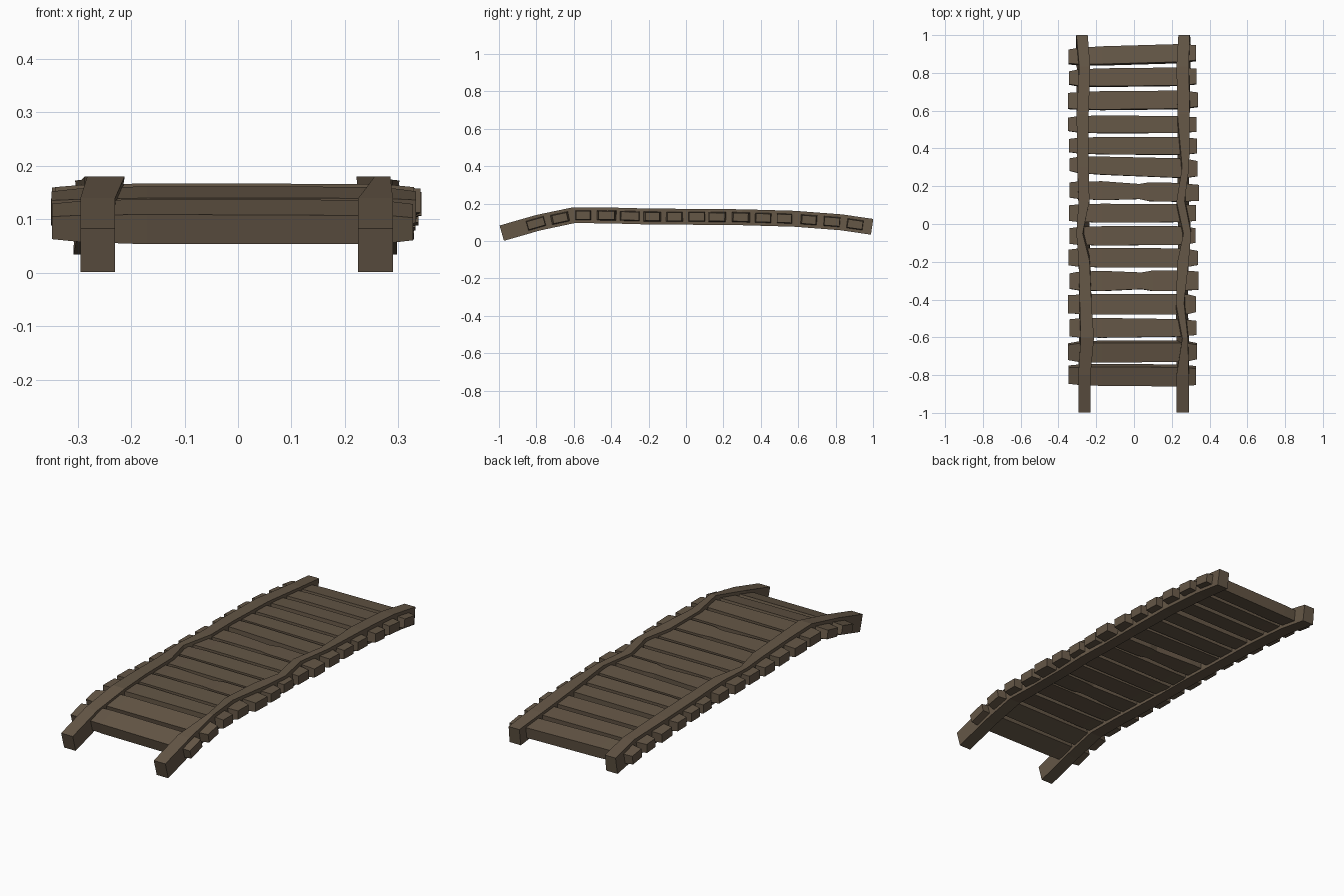
import bpy, bmesh, random
from mathutils import Vector

if "Cube" in bpy.data.objects:
    bpy.data.objects.remove(bpy.data.objects["Cube"])

random.seed(4)
wood = bpy.data.materials.new("weathered brown wood")
wood.diffuse_color = (0.13, 0.095, 0.062, 1)
wood.use_nodes = True
wood.node_tree.nodes["Principled BSDF"].inputs["Base Color"].default_value = wood.diffuse_color

# centre line of the bridge arch (y, z)
ARCH = [(-0.985, 0.042), (-0.79, 0.098), (-0.6, 0.138), (-0.42, 0.137), (-0.2, 0.131), (-0.05, 0.13), (0.12, 0.129),
        (0.3, 0.127), (0.58, 0.119), (0.83, 0.1), (0.995, 0.076)]


def arch(y):
    """Height and slope of the arch at y."""
    for (a, za), (b, zb) in zip(ARCH, ARCH[1:]):
        if y <= b:
            break
    s = (zb - za) / (b - a)
    return za + (y - a) * s, s


def loft(name, rings):
    """Closed solid through a row of four-cornered rings."""
    bm = bmesh.new()
    vs = [[bm.verts.new(p) for p in r] for r in rings]
    for a, b in zip(vs, vs[1:]):
        for i in range(4):
            j = (i + 1) % 4
            bm.faces.new((a[i], a[j], b[j], b[i]))
    bm.faces.new(vs[0])
    bm.faces.new(vs[-1])
    bmesh.ops.recalc_face_normals(bm, faces=bm.faces)
    me = bpy.data.meshes.new(name)
    bm.to_mesh(me)
    bm.free()
    me.materials.append(wood)
    ob = bpy.data.objects.new(name, me)
    bpy.context.collection.objects.link(ob)


def rail(name, top, bottom):
    """Squared beam following the arch; x ranges differ at top and bottom for the warp."""
    rings = []
    for i, (y, z) in enumerate(ARCH):
        p, q = ARCH[max(i - 1, 0)], ARCH[min(i + 1, len(ARCH) - 1)]
        t = Vector((0, q[0] - p[0], q[1] - p[1])).normalized()
        n = Vector((0, -t.z, t.y)) * 0.0425
        c = Vector((0, y, z))
        (a, b), (d, e) = top[i], bottom[i]
        X = Vector((1, 0, 0))
        rings.append([c + n + X * a, c + n + X * b, c - n + X * e, c - n + X * d])
    loft(name, rings)


# side rails: inner and outer edges at each arch point
left_top = [(-.295, -.23), (-.295, -.23), (-.282, -.212), (-.287, -.225), (-.293, -.235), (-.305, -.272),
            (-.293, -.236), (-.3, -.24), (-.304, -.24), (-.29, -.232), (-.305, -.245)]
left_bot = [(-.295, -.23), (-.295, -.23), (-.29, -.225), (-.29, -.227), (-.293, -.23), (-.293, -.235),
            (-.295, -.235), (-.3, -.24), (-.304, -.24), (-.303, -.24), (-.308, -.245)]
right_top = [(.225, .29), (.225, .29), (.256, .285), (.222, .265), (.23, .29), (.262, .302),
             (.225, .268), (.255, .292), (.23, .295), (.225, .29), (.235, .295)]
right_bot = [(.225, .29), (.225, .29), (.225, .29), (.225, .285), (.23, .29), (.235, .295),
             (.23, .29), (.23, .29), (.23, .295), (.228, .298), (.235, .298)]
rail("left_rail", left_top, left_bot)
rail("right_rail", right_top, right_bot)

# deck planks: front and back edge at the left end, then at the right end
PLANKS = [(-.85, -.745, -.855, -.75), (-.73, -.622, -.725, -.622), (-.605, -.495, -.595, -.505),
          (-.48, -.37, -.48, -.37), (-.355, -.25, -.355, -.245), (-.23, -.125, -.23, -.13),
          (-.115, -.012, -.11, -.012), (.007, .108, .01, .105), (.13, .23, .115, .215),
          (.268, .36, .24, .345), (.37, .46, .365, .46), (.48, .575, .482, .57),
          (.602, .70, .61, .705), (.725, .82, .733, .828), (.837, .932, .857, .952)]
NOTCHED = {4: (0.04, 0.1), 8: (0.03, 0.08)}
for k, (lf, lb, rf, rb) in enumerate(PLANKS):
    xl, xr = -0.35 + random.uniform(0, .01), 0.34 + random.uniform(-.015, .006)
    zc, s = arch((lf + lb + rf + rb) / 4)
    # (x, edge inset, half thickness)
    st = [(xl, random.uniform(.005, .014), .022), (-0.295, .004, .026), (-0.17, 0, .029)]
    if k in NOTCHED:
        a, b = NOTCHED[k]
        st += [(a, .01, .027), (b, 0, .029)]
    st += [(0.23, 0, .028), (0.29, .004, .026), (xr, random.uniform(.005, .014), .022)]
    n = Vector((0, -s, 1)).normalized()
    t = Vector((0, 1, s)).normalized()
    rings = []
    for x, inset, h in st:
        f = (x + 0.345) / 0.685
        y0, y1 = lf + (rf - lf) * f, lb + (rb - lb) * f
        c = Vector((x, (y0 + y1) / 2, zc + s * ((y0 + y1) / 2 - (lf + lb + rf + rb) / 4)))
        w = t * ((y1 - y0) / 2 - inset)
        rings.append([c - w + n * h, c + w + n * h, c + w - n * h, c - w - n * h])
    loft(f"deck_plank_{k + 1}", rings)
